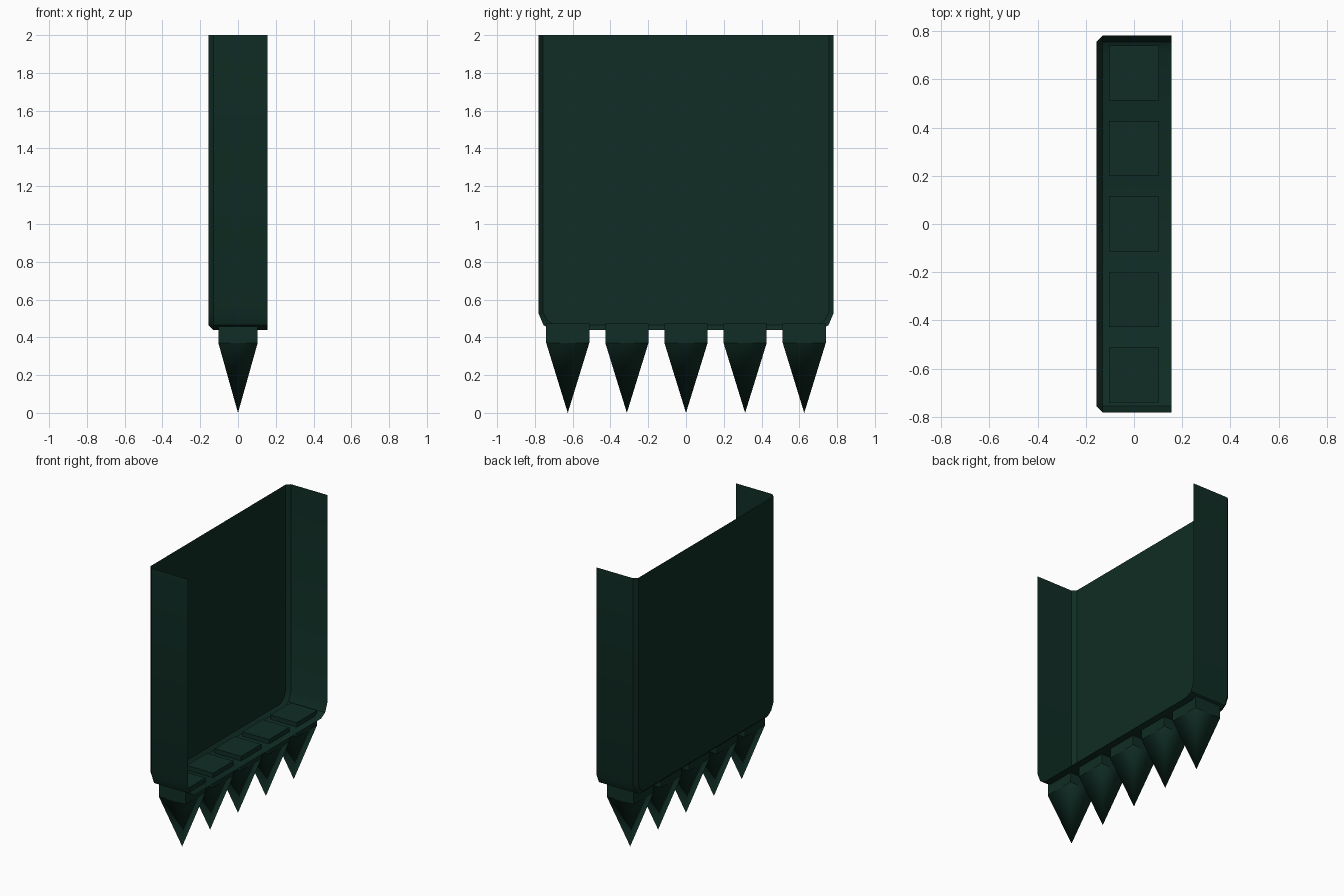
import bpy, bmesh, math

cube = bpy.data.objects.get("Cube")
if cube:
    bpy.data.objects.remove(cube, do_unlink=True)

green = bpy.data.materials.new("dark_green")
green.use_nodes = True
colour = (0.005, 0.026, 0.018, 1)
green.diffuse_color = colour
green.node_tree.nodes["Principled BSDF"].inputs["Base Color"].default_value = colour


def finish(name, bm, angle=None):
    """Turn a bmesh into a named object, smoothing it below the given angle."""
    bmesh.ops.recalc_face_normals(bm, faces=bm.faces)
    mesh = bpy.data.meshes.new(name)
    bm.to_mesh(mesh)
    bm.free()
    obj = bpy.data.objects.new(name, mesh)
    bpy.context.collection.objects.link(obj)
    mesh.materials.append(green)
    if angle:
        bpy.ops.object.select_all(action="DESELECT")
        obj.select_set(True)
        bpy.context.view_layer.objects.active = obj
        bpy.ops.object.shade_smooth_by_angle(angle=math.radians(angle))
    return obj


def mirrored(half):
    return half + [(-y, z) for y, z in reversed(half)]


# Thin bucket shell: back panel, chamfered rim, side flanges and floor
outer = mirrored([(0.782, 2), (0.782, 0.53), (0.755, 0.465), (0.71, 0.44)])
inner = mirrored([(0.757, 2), (0.757, 0.535), (0.735, 0.49), (0.70, 0.465)])
bm = bmesh.new()
rings = [[bm.verts.new((x, y, z)) for y, z in outline]
         for x, outline in ((-0.156, inner), (-0.131, outer), (0.156, outer))]
bm.faces.new(rings[0])
for a, b in zip(rings, rings[1:]):
    for i in range(len(a) - 1):
        bm.faces.new((a[i], a[i + 1], b[i + 1], b[i]))
finish("bucket_shell", bm, 30)

# Row of teeth: a block through the floor with a pointed tip below it
HALF_X, HALF_Y, SHOULDER, TOP = 0.104, 0.114, 0.37, 0.472
for n in range(5):
    y = (n - 2) * 0.313
    corners = [(sx * HALF_X, y + sy * HALF_Y)
               for sx, sy in ((-1, -1), (1, -1), (1, 1), (-1, 1))]

    bm = bmesh.new()
    low = [bm.verts.new((*c, SHOULDER)) for c in corners]
    high = [bm.verts.new((*c, TOP)) for c in corners]
    bm.faces.new(high)
    for i in range(4):
        j = (i + 1) % 4
        bm.faces.new((low[i], low[j], high[j], high[i]))
    finish(f"tooth_block_{n + 1}", bm)

    bm = bmesh.new()
    base = [bm.verts.new((*c, SHOULDER)) for c in corners]
    point = bm.verts.new((0, y, 0))
    for i in range(4):
        bm.faces.new((base[i], point, base[(i + 1) % 4]))
    finish(f"tooth_tip_{n + 1}", bm, 180)
